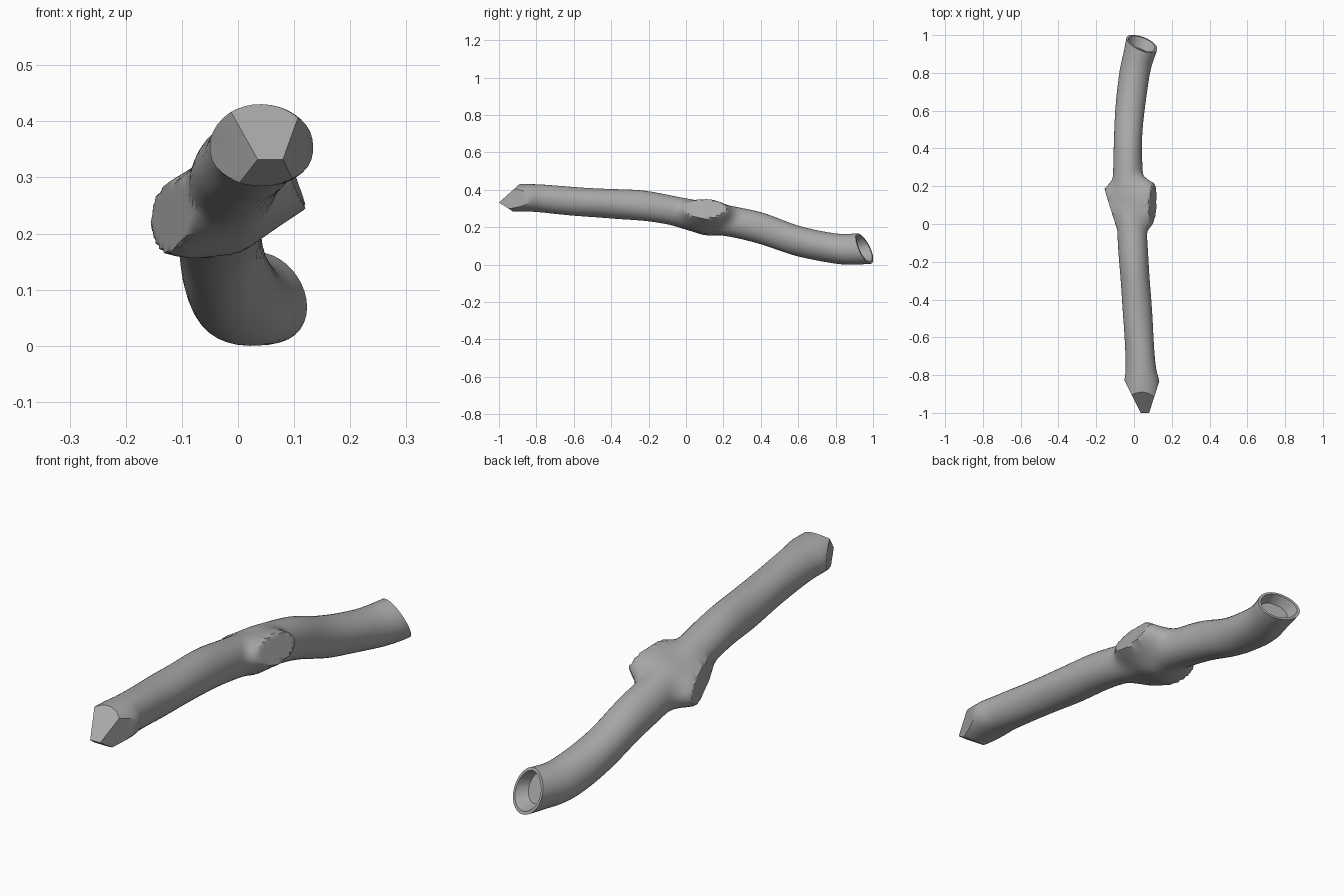
import bpy, bmesh, math
from mathutils import Vector

cube = bpy.data.objects.get("Cube")
if cube:
    bpy.data.objects.remove(cube, do_unlink=True)

# Bark colour
bark = bpy.data.materials.new("bark grey")
bark.use_nodes = True
GREY = (0.40, 0.40, 0.40, 1)
bark.diffuse_color = GREY
bsdf = bark.node_tree.nodes["Principled BSDF"]
bsdf.inputs["Base Color"].default_value = GREY
bsdf.inputs["Roughness"].default_value = 0.9

# Trunk sections: y, centre x, centre z, half width, half height
SECTIONS = [
    (-1.10, 0.042, 0.365, 0.092, 0.072),
    (-0.95, 0.042, 0.362, 0.092, 0.073),
    (-0.84, 0.042, 0.361, 0.092, 0.074),
    (-0.76, 0.037, 0.357, 0.080, 0.075),
    (-0.60, 0.027, 0.344, 0.077, 0.076),
    (-0.40, 0.013, 0.330, 0.077, 0.079),
    (-0.20, 0.000, 0.316, 0.078, 0.080),
    (0.00, -0.013, 0.280, 0.077, 0.080),
    (0.10, -0.022, 0.254, 0.079, 0.083),
    (0.20, -0.030, 0.242, 0.079, 0.083),
    (0.40, -0.032, 0.199, 0.075, 0.085),
    (0.60, -0.022, 0.132, 0.077, 0.083),
    (0.80, 0.003, 0.090, 0.082, 0.080),
    (0.92, 0.035, 0.088, 0.087, 0.083),
    (1.02, 0.058, 0.096, 0.089, 0.085),
    (1.12, 0.080, 0.104, 0.089, 0.085),
]
SIDES, STEPS = 36, 10


def smooth_path(rows, steps):
    """Catmull-Rom interpolation of the section table."""
    out = []
    for i in range(len(rows) - 1):
        p0, p1, p2, p3 = (rows[min(max(i + k, 0), len(rows) - 1)] for k in (-1, 0, 1, 2))
        for s in range(steps):
            t = s / steps
            out.append([0.5 * (2 * b + (c - a) * t + (2 * a - 5 * b + 4 * c - d) * t * t
                               + (3 * b - a - 3 * c + d) * t ** 3)
                        for a, b, c, d in zip(p0, p1, p2, p3)])
    out.append(list(rows[-1]))
    return out


# Sawn side stubs: cut centre, axis, cut normal, half size along y, half size across, height
KNOTS = [
    (Vector((-0.122, 0.08, 0.220)), Vector((-1, 0, -0.12)).normalized(),
     Vector((-0.95, -0.30, -0.03)).normalized(), 0.125, 0.080, 0.085),
    (Vector((0.100, 0.115, 0.303)), Vector((0.92, 0, 0.32)).normalized(),
     Vector((0.92, -0.04, 0.36)).normalized(), 0.115, 0.066, 0.13),
]


def push_knots(p, outward):
    """Swell the trunk towards each stub and stop flat at its saw cut."""
    for centre, axis, normal, ry, rt, height in KNOTS:
        if outward.dot(axis) <= 0:
            continue
        d = p - centre
        d -= axis * d.dot(axis)
        r2 = (d.y / ry) ** 2 + (d.x ** 2 + d.z ** 2) / rt ** 2
        room = normal.dot(centre - p) / normal.dot(axis)
        p = p + axis * max(0, min(height * math.exp(-r2 * r2), room))
    return p


# Loft the trunk
bm = bmesh.new()
rings = []
for y, cx, cz, rx, rz in smooth_path(SECTIONS, STEPS):
    ring = []
    for k in range(SIDES):
        a = 2 * math.pi * k / SIDES
        lump = 1 + 0.012 * math.sin(3 * a + 11 * y) + 0.010 * math.sin(2 * a - 17 * y)
        out = Vector((math.cos(a), 0, math.sin(a)))
        p = Vector((cx + rx * lump * out.x, y, cz + rz * lump * out.z))
        ring.append(bm.verts.new(push_knots(p, out)))
    rings.append(ring)
for r0, r1 in zip(rings, rings[1:]):
    for k in range(SIDES):
        j = (k + 1) % SIDES
        bm.faces.new((r0[k], r0[j], r1[j], r1[k]))
bm.faces.new(rings[0])
bm.faces.new(rings[-1])
bmesh.ops.recalc_face_normals(bm, faces=bm.faces[:])


def saw(point, normal):
    """Cut everything beyond a plane and close the cut with flat faces."""
    res = bmesh.ops.bisect_plane(bm, geom=bm.verts[:] + bm.edges[:] + bm.faces[:], dist=1e-5,
                                 plane_co=point, plane_no=Vector(normal).normalized(),
                                 clear_outer=True)
    edges = [e for e in res["geom_cut"] if isinstance(e, bmesh.types.BMEdge)]
    return bmesh.ops.edgeloop_fill(bm, edges=edges)["faces"]


# Chopped wedge at the front: two side cuts and the two slopes of the tip
saw((-0.05, -0.83, 0.35), (-0.14, -0.07, 0))
saw((0.135, -0.83, 0.36), (0.17, -0.055, 0))
saw((0.05, -1.0, 0.337), (0, -0.085, 0.095))
saw((0.05, -1.0, 0.337), (0, -0.045, -0.07))

# Slanted, hollowed cut at the back
end = saw((0.045, 0.952, 0.092), (0.41, 1, 0.48))
bmesh.ops.recalc_face_normals(bm, faces=bm.faces[:])
bmesh.ops.inset_region(bm, faces=end, thickness=0.012, use_even_offset=True)
inner = list({v for f in end for v in f.verts})
mid = sum((v.co for v in inner), Vector()) / len(inner)
hollow = bmesh.ops.extrude_face_region(bm, geom=end)
bmesh.ops.delete(bm, geom=end, context='FACES_ONLY')
for v in (g for g in hollow["geom"] if isinstance(g, bmesh.types.BMVert)):
    v.co = mid + (v.co - mid) * 0.78 + Vector((-0.012, -0.05, -0.003))
bmesh.ops.recalc_face_normals(bm, faces=bm.faces[:])

# Rest the branch on the floor
low = min(v.co.z for v in bm.verts)
bmesh.ops.translate(bm, verts=bm.verts[:], vec=(0, 0, -low))

mesh = bpy.data.meshes.new("branch_trunk")
bm.to_mesh(mesh)
bm.free()
mesh.materials.append(bark)
branch = bpy.data.objects.new("branch_trunk", mesh)
bpy.context.collection.objects.link(branch)
bpy.ops.object.select_all(action='DESELECT')
branch.select_set(True)
bpy.context.view_layer.objects.active = branch
bpy.ops.object.shade_smooth_by_angle(angle=math.radians(35))
